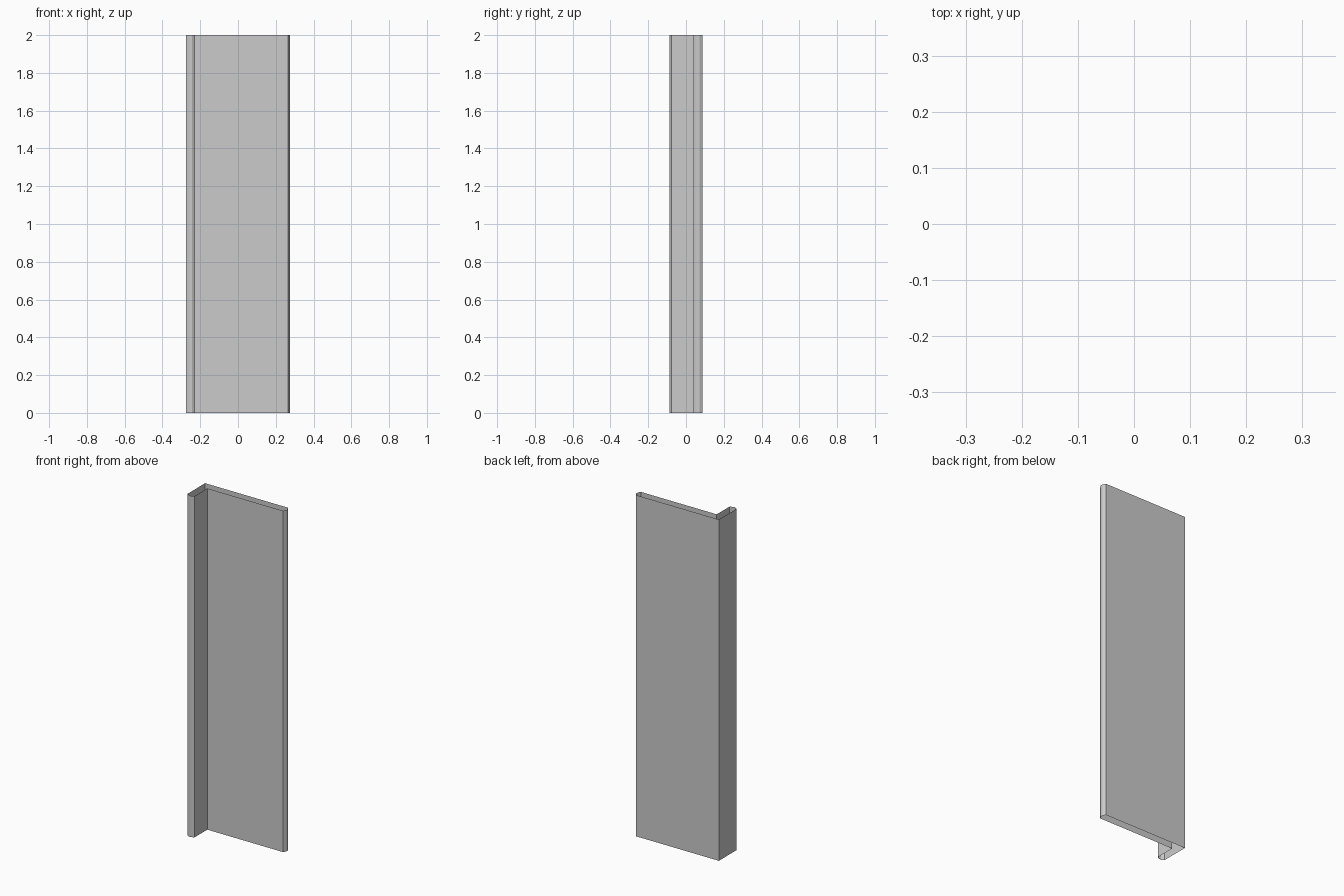
import bpy, bmesh

if "Cube" in bpy.data.objects:
    bpy.data.objects.remove(bpy.data.objects["Cube"])

X, Y = 0.274, 0.087      # half width and half depth
T, C = 0.047, 0.016      # wall thickness and tip rounding width
D = 0.010                # tip rounding depth
HEIGHT = 2.0

# L-shaped outline seen from above, with bevelled leg tips
profile = [
    (-X, Y),
    (-X, -Y + D), (-X + C, -Y), (-X + T - C, -Y), (-X + T, -Y + D),   # short leg tip
    (-X + T, Y - T),
    (X - D, Y - T), (X, Y - T + C), (X, Y - C), (X - D, Y),           # long leg tip
]

# Open-ended hollow extrusion of the outline
bm = bmesh.new()
verts = [bm.verts.new((x, y, 0)) for x, y in profile]
edges = [bm.edges.new((v, verts[(i + 1) % len(verts)])) for i, v in enumerate(verts)]
result = bmesh.ops.extrude_edge_only(bm, edges=edges)
top = [g for g in result["geom"] if isinstance(g, bmesh.types.BMVert)]
bmesh.ops.translate(bm, verts=top, vec=(0, 0, HEIGHT))
bmesh.ops.recalc_face_normals(bm, faces=bm.faces[:])

# Make sure the outer back wall faces outward
bm.normal_update()
back = max(bm.faces, key=lambda f: f.calc_center_median().y)
if back.normal.y < 0:
    bmesh.ops.reverse_faces(bm, faces=bm.faces[:])

mesh = bpy.data.meshes.new("angle_bar")
bm.to_mesh(mesh)
bm.free()
bpy.context.collection.objects.link(bpy.data.objects.new("angle_bar", mesh))
